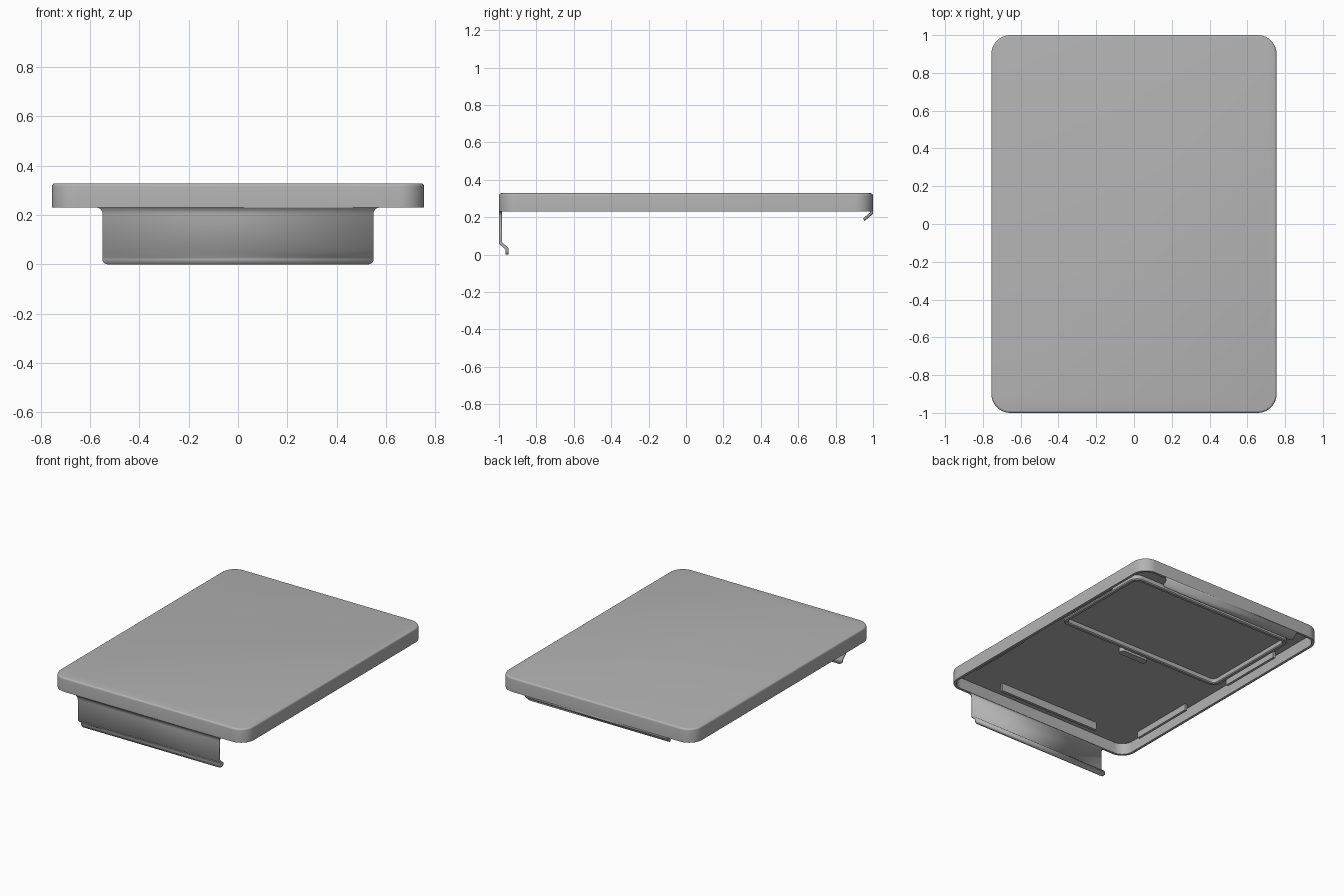
import bpy, bmesh, math

if "Cube" in bpy.data.objects:
    bpy.data.objects.remove(bpy.data.objects["Cube"], do_unlink=True)

grey = bpy.data.materials.new("plain grey")
grey.use_nodes = True
colour = (0.45, 0.45, 0.45, 1)
grey.diffuse_color = colour
grey.node_tree.nodes["Principled BSDF"].inputs["Base Color"].default_value = colour

BASE, TOP, WALL = 0.23, 0.328, 0.018
CEILING = TOP - WALL


def finish(name, bm):
    bmesh.ops.recalc_face_normals(bm, faces=bm.faces)
    mesh = bpy.data.meshes.new(name)
    bm.to_mesh(mesh)
    bm.free()
    mesh.materials.append(grey)
    obj = bpy.data.objects.new(name, mesh)
    bpy.context.collection.objects.link(obj)
    bpy.context.view_layer.objects.active = obj
    obj.select_set(True)
    bpy.ops.object.shade_smooth_by_angle(angle=math.radians(35))
    obj.select_set(False)
    return obj


def outline(bm, hx, hy, r, z, cy=0, steps=10):
    """Rounded rectangle loop of vertices."""
    loop = []
    for quarter, (sx, sy) in enumerate([(1, 1), (-1, 1), (-1, -1), (1, -1)]):
        for i in range(steps + 1):
            a = (quarter + i / steps) * math.pi / 2
            loop.append(bm.verts.new((sx * (hx - r) + r * math.cos(a),
                                      cy + sy * (hy - r) + r * math.sin(a), z)))
    return loop


def bridge(bm, a, b):
    for i in range(len(a)):
        j = (i + 1) % len(a)
        bm.faces.new((a[i], a[j], b[j], b[i]))


# Hollow tray: ceiling cap, inner wall, rim, outer wall, rounded edge, top cap
bm = bmesh.new()
EDGE = 0.012
section = [(WALL, CEILING), (WALL, BASE), (0, BASE)]
for i in range(5):
    a = i * math.pi / 8
    section.append((EDGE * (1 - math.cos(a)), TOP - EDGE * (1 - math.sin(a))))
loops = [outline(bm, 0.755 - d, 1 - d, 0.1 - d, z) for d, z in section]
for a, b in zip(loops, loops[1:]):
    bridge(bm, a, b)
bm.faces.new(loops[0])
bm.faces.new(loops[-1])
finish("lid_shell", bm)

# Raised rectangular ridge under the back half
bm = bmesh.new()
section = [(0, CEILING), (0, 0.282), (0.006, 0.276), (0.024, 0.276),
           (0.03, 0.282), (0.03, CEILING)]
loops = [outline(bm, 0.66 - d, 0.385 - d, 0.06 - d, z, cy=0.42) for d, z in section]
for a, b in zip(loops, loops[1:] + loops[:1]):
    bridge(bm, a, b)
finish("seal_ridge", bm)


def bent_flap(name, path, side):
    """Sheet following (half width, y, z) stations, thickened inwards."""
    bm = bmesh.new()
    rows = [[bm.verts.new((s * w, side * y, z)) for s in (-1, 1)] for w, y, z in path]
    for a, b in zip(rows, rows[1:]):
        bm.faces.new((a[0], a[1], b[1], b[0]))
    obj = finish(name, bm)
    centre = obj.data.polygons[0].normal.y * side
    mod = obj.modifiers.new("thickness", "SOLIDIFY")
    mod.thickness = 0.016
    mod.offset = -1 if centre > 0 else 1
    mod.use_even_offset = True


def flare(half, r, steps=6):
    """Fillet where a flap meets the rim."""
    return [(half + r * (1 - math.sin(a)), 1, BASE - r * (1 - math.cos(a)))
            for a in (i * math.pi / 2 / steps for i in range(steps + 1))]


def taper(half, r, y, steps=5):
    """Rounded lower corners of the front flap."""
    return [(half - r * (1 - math.cos(a)), y, r * (1 - math.sin(a)))
            for a in (i * math.pi / 2 / steps for i in range(steps + 1))]


# Front latch flap and short back hook
bent_flap("front_flap", flare(0.55, 0.025) + [(0.55, 1, 0.058), (0.55, 0.965, 0.028)]
          + taper(0.55, 0.02, 0.965), -1)
bent_flap("back_hook", [(0.56, 1, BASE), (0.55, 1, 0.218), (0.55, 0.963, 0.186),
                        (0.54, 0.956, 0.18)], 1)


def bar(name, x, y, sx, sy, bottom):
    bm = bmesh.new()
    bmesh.ops.create_cube(bm, size=1)
    for v in bm.verts:
        v.co = (x + v.co.x * sx, y + v.co.y * sy,
                (CEILING + bottom) / 2 + v.co.z * (CEILING - bottom))
    finish(name, bm)


# Locating ribs on the underside
bar("front_rib", 0, -0.87, 0.8, 0.02, 0.255)
for side, label in ((1, "left"), (-1, "right")):
    bar(label + "_front_rib", side * 0.695, -0.54, 0.018, 0.48, 0.265)
    bar(label + "_back_rib", side * 0.695, 0.36, 0.018, 0.48, 0.265)

# Small centre tab
bm = bmesh.new()
loops = [outline(bm, 0.11, 0.025, 0.02, z, cy=-0.01, steps=4) for z in (CEILING, 0.28)]
bridge(bm, *loops)
for loop in loops:
    bm.faces.new(loop)
finish("centre_tab", bm)
